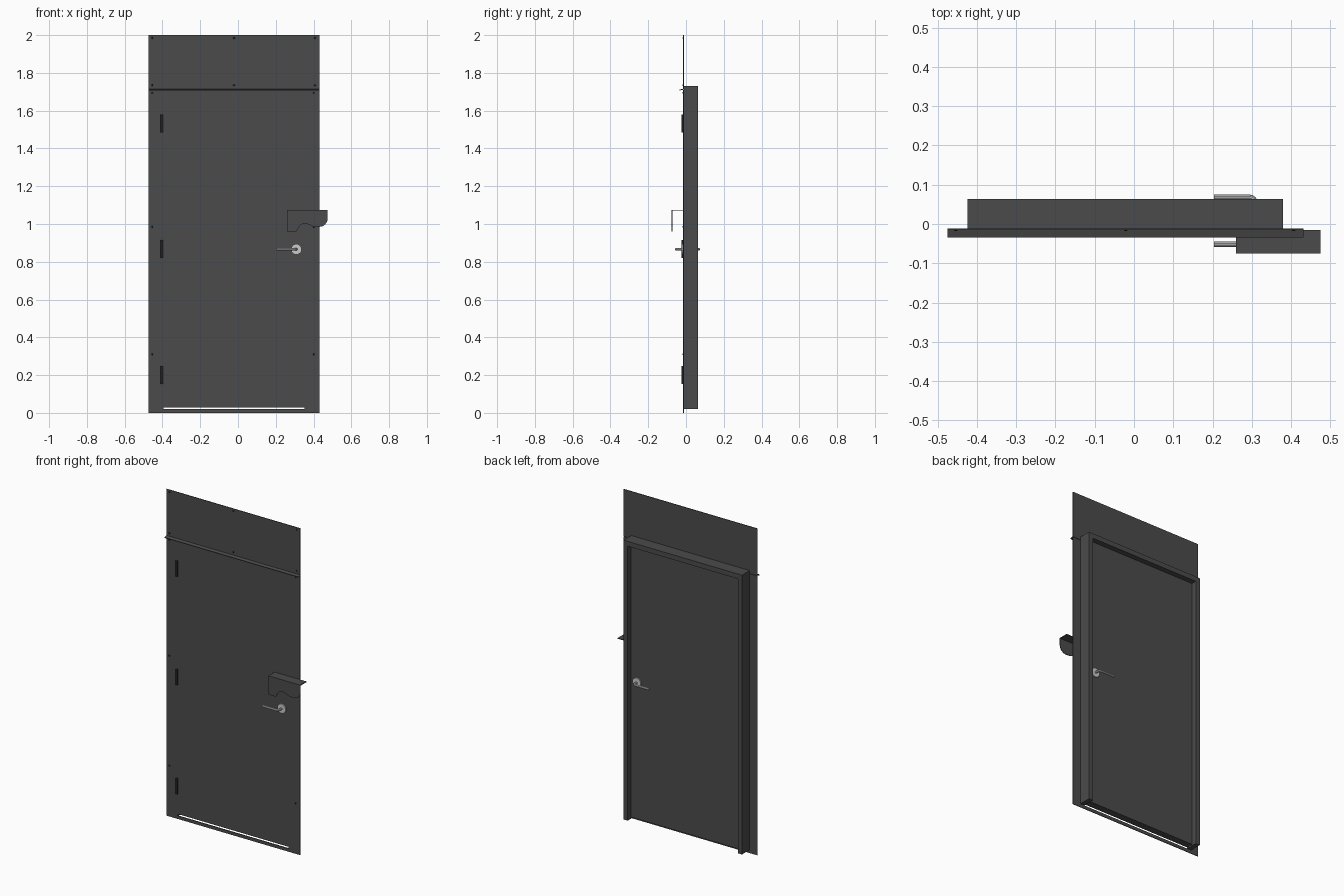
import bpy, bmesh, math
from mathutils import Matrix, Vector

if "Cube" in bpy.data.objects:
    bpy.data.objects.remove(bpy.data.objects["Cube"])


def material(name, value):
    m = bpy.data.materials.new(name)
    m.diffuse_color = (value, value, value, 1)
    m.use_nodes = True
    m.node_tree.nodes["Principled BSDF"].inputs["Base Color"].default_value = m.diffuse_color
    return m


DARK = material("dark_steel", 0.07)
BLACK = material("black_steel", 0.025)
LIGHT = material("satin_metal", 0.6)


def finish(name, bm, mat, smooth=False):
    bmesh.ops.recalc_face_normals(bm, faces=bm.faces[:])
    me = bpy.data.meshes.new(name)
    bm.to_mesh(me)
    bm.free()
    ob = bpy.data.objects.new(name, me)
    bpy.context.collection.objects.link(ob)
    me.materials.append(mat)
    if smooth:
        bpy.ops.object.select_all(action='DESELECT')
        ob.select_set(True)
        bpy.context.view_layer.objects.active = ob
        bpy.ops.object.shade_smooth_by_angle(angle=math.radians(35))
    return ob


def extrude_xz(name, pts, y0, y1, mat, smooth=False):
    """Extrude an outline in the x-z plane from y0 to y1."""
    bm = bmesh.new()
    face = bm.faces.new([bm.verts.new((x, y0, z)) for x, z in pts])
    geo = bmesh.ops.extrude_face_region(bm, geom=[face])["geom"]
    verts = [v for v in geo if isinstance(v, bmesh.types.BMVert)]
    bmesh.ops.translate(bm, verts=verts, vec=(0, y1 - y0, 0))
    return finish(name, bm, mat, smooth)


def rect(x0, x1, z0, z1):
    return [(x0, z0), (x1, z0), (x1, z1), (x0, z1)]


def cylinder(name, centre, r, depth, axis, mat, seg=24, r2=None):
    bm = bmesh.new()
    rot = Vector((0, 0, 1)).rotation_difference(Vector(axis)).to_matrix().to_4x4()
    bmesh.ops.create_cone(bm, cap_ends=True, segments=seg, radius1=r,
                          radius2=r if r2 is None else r2, depth=depth,
                          matrix=Matrix.Translation(centre) @ rot)
    return finish(name, bm, mat, True)


def arc(cx, cz, r, a0, a1, n=8):
    return [(cx + r * math.cos(math.radians(a0 + (a1 - a0) * i / n)),
             cz + r * math.sin(math.radians(a0 + (a1 - a0) * i / n))) for i in range(n + 1)]


L, R = -0.475, 0.432            # cover plate edges
PF, PB = -0.0155, -0.0115       # cover plate front and back

# cover plates: surround with door opening, and panel above
opening = [(-0.404, 1.71), (-0.404, 0.02), (0.361, 0.02), (0.361, 1.71)]
extrude_xz("surround_plate", [(L, 1.71), (L, 0), (R, 0), (R, 1.71)] + opening[::-1], PF, PB, DARK)
extrude_xz("top_panel", rect(L, R, 1.712, 2.0), PF, PB, DARK)

# drip edge above the door, sloping slightly down
bm = bmesh.new()
prof = [(PF, 1.716), (-0.034, 1.711), (-0.034, 1.707), (PF, 1.711)]
face = bm.faces.new([bm.verts.new((L, y, z)) for y, z in prof])
geo = bmesh.ops.extrude_face_region(bm, geom=[face])["geom"]
bmesh.ops.translate(bm, verts=[v for v in geo if isinstance(v, bmesh.types.BMVert)], vec=(R - L, 0, 0))
finish("drip_edge", bm, DARK)

# deep door frame behind the plates, open at the bottom
extrude_xz("door_frame", [(-0.4235, 0.02), (-0.395, 0.02), (-0.395, 1.70), (0.351, 1.70),
                          (0.351, 0.02), (0.379, 0.02), (0.379, 1.73), (-0.4235, 1.73)],
           PB, 0.063, DARK)

# door leaf
extrude_xz("door_leaf", rect(-0.400, 0.357, 0.029, 1.705), -0.0135, 0.030, DARK)

# hinges
for z in (0.20, 0.868, 1.532):
    cylinder("hinge", (-0.403, -0.0165, z), 0.006, 0.096, (0, 0, 1), BLACK, 16)

# screws
screws = [(x, z) for x in (-0.454, -0.021, 0.407) for z in (1.735, 1.985)]
screws += [(x, z) for x in (-0.454, 0.401) for z in (0.31, 0.985, 1.695)]
for x, z in screws:
    cylinder("screw", (x, PF - 0.001, z), 0.005, 0.002, (0, -1, 0), BLACK, 12, 0.003)

# lever handles on both faces
for side, face_y in (("front", -0.0135), ("back", 0.030)):
    s = -1 if side == "front" else 1
    hx, hz, out = 0.309, 0.866, face_y + s * 0.038
    cylinder(side + "_rosette", (hx, face_y + s * 0.004, hz), 0.028, 0.008, (0, s, 0), LIGHT, 32)
    cu = bpy.data.curves.new(side + "_lever", 'CURVE')
    cu.dimensions = '3D'
    cu.bevel_depth = 0.0068
    cu.bevel_resolution = 3
    cu.use_fill_caps = True
    path = [(hx, face_y)]
    path += [(hx - 0.016 + 0.016 * math.cos(a), out - s * 0.016 + s * 0.016 * math.sin(a))
             for a in (i * math.pi / 12 for i in range(7))]
    path += [(0.203, out)]
    sp = cu.splines.new('POLY')
    sp.points.add(len(path) - 1)
    for p, (x, y) in zip(sp.points, path):
        p.co = (x, y, hz, 1)
    ob = bpy.data.objects.new(side + "_lever", cu)
    bpy.context.collection.objects.link(ob)
    cu.materials.append(LIGHT)
    bpy.ops.object.select_all(action='DESELECT')
    ob.select_set(True)
    bpy.context.view_layer.objects.active = ob
    bpy.ops.object.convert(target='MESH')
    bpy.ops.object.shade_smooth_by_angle(angle=math.radians(35))

# lock guard: notched front plate with a rounded corner, plus top flange
outline = [(0.259, 1.075), (0.259, 0.96), (0.310, 0.96)]
outline += arc(0.356, 0.96, 0.042, 165, 60)
outline += [(0.400, 0.986)]
outline += arc(0.430, 1.030, 0.045, -90, 0)
outline += [(0.475, 1.075)]
extrude_xz("guard_plate", outline, -0.0755, -0.0715, DARK, True)
extrude_xz("guard_flange", rect(0.259, 0.475, 1.071, 1.075), -0.0715, -0.0155, DARK)
